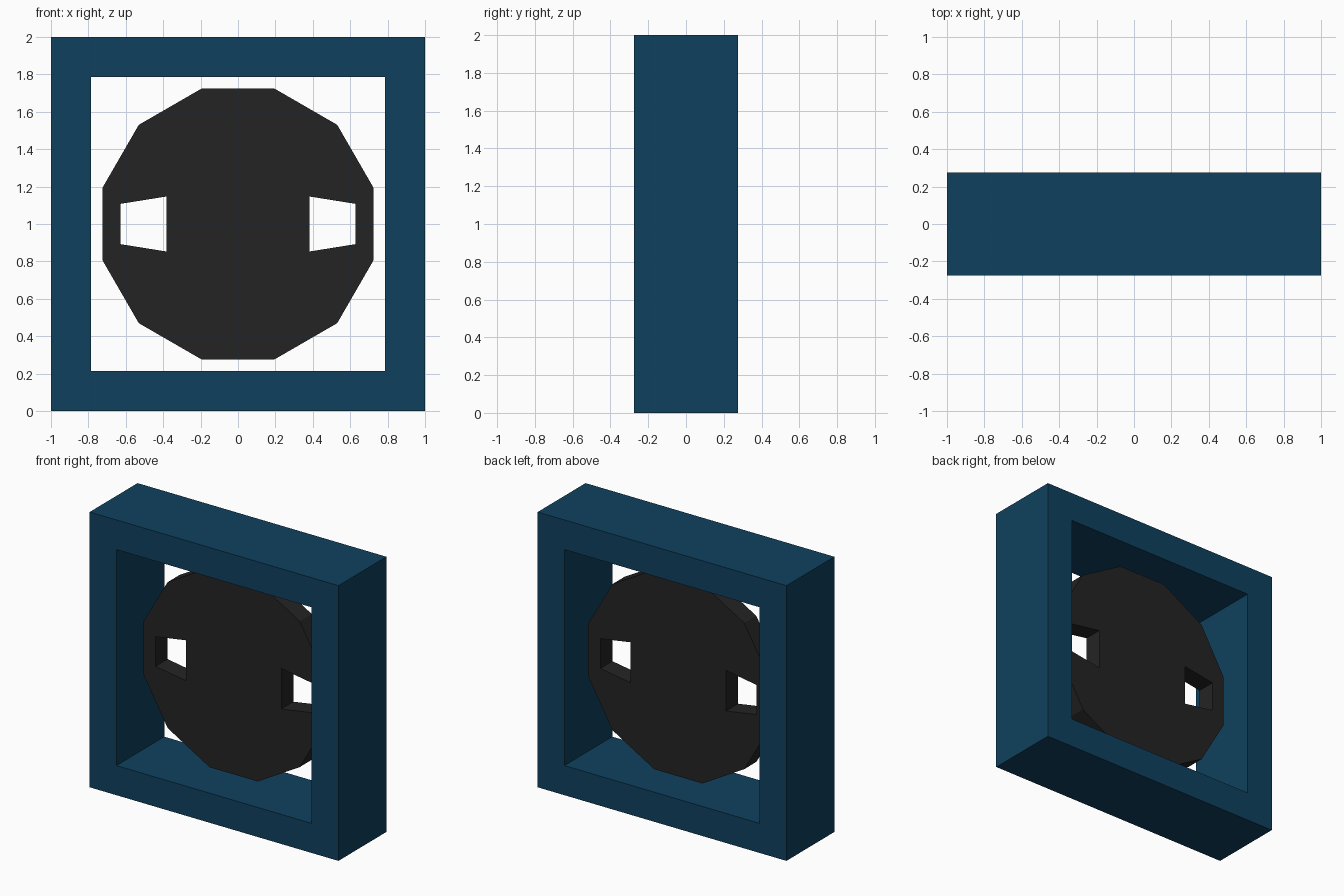
import bpy, bmesh, math
from mathutils import Vector

cube = bpy.data.objects.get("Cube")
if cube:
    bpy.data.objects.remove(cube, do_unlink=True)


def material(name, rgb):
    mat = bpy.data.materials.new(name)
    mat.use_nodes = True
    mat.diffuse_color = (*rgb, 1)
    bsdf = mat.node_tree.nodes["Principled BSDF"]
    bsdf.inputs["Base Color"].default_value = (*rgb, 1)
    bsdf.inputs["Roughness"].default_value = 0.8
    return mat


def plate(name, outlines, y_front, y_back, mat):
    """Fill an outline with holes in the XZ plane and extrude it along Y."""
    bm = bmesh.new()
    edges = []
    for outline in outlines:
        verts = [bm.verts.new((x, y_front, z)) for x, z in outline]
        edges += [bm.edges.new((verts[i - 1], verts[i])) for i in range(len(verts))]
    bmesh.ops.triangle_fill(bm, edges=edges, use_beauty=True, normal=Vector((0, -1, 0)))
    result = bmesh.ops.extrude_face_region(bm, geom=bm.faces[:], use_keep_orig=True)
    moved = [g for g in result["geom"] if isinstance(g, bmesh.types.BMVert)]
    bmesh.ops.translate(bm, verts=moved, vec=(0, y_back - y_front, 0))
    bmesh.ops.recalc_face_normals(bm, faces=bm.faces[:])
    mesh = bpy.data.meshes.new(name)
    bm.to_mesh(mesh)
    bm.free()
    mesh.materials.append(mat)
    obj = bpy.data.objects.new(name, mesh)
    bpy.context.collection.objects.link(obj)
    return obj


def square(half):
    return [(sx * half, 1 + sz * half) for sx, sz in ((-1, -1), (1, -1), (1, 1), (-1, 1))]


blue = material("deep_blue", (0.0046, 0.053, 0.112))
black = material("soft_black", (0.0175, 0.0175, 0.0175))

# Square surround with a square opening
plate("square_frame", [square(1.0), square(0.785)], -0.275, 0.275, blue)

# Twelve-sided disc with a tapered slot on each side
rim = [(0.75 * math.cos(math.radians(15 + 30 * i)),
        1 + 0.75 * math.sin(math.radians(15 + 30 * i))) for i in range(12)]
slots = [[(s * 0.383, 0.853), (s * 0.627, 0.892), (s * 0.627, 1.108), (s * 0.383, 1.147)]
         for s in (-1, 1)]
plate("slotted_disc", [rim] + slots, -0.05, 0.088, black)
